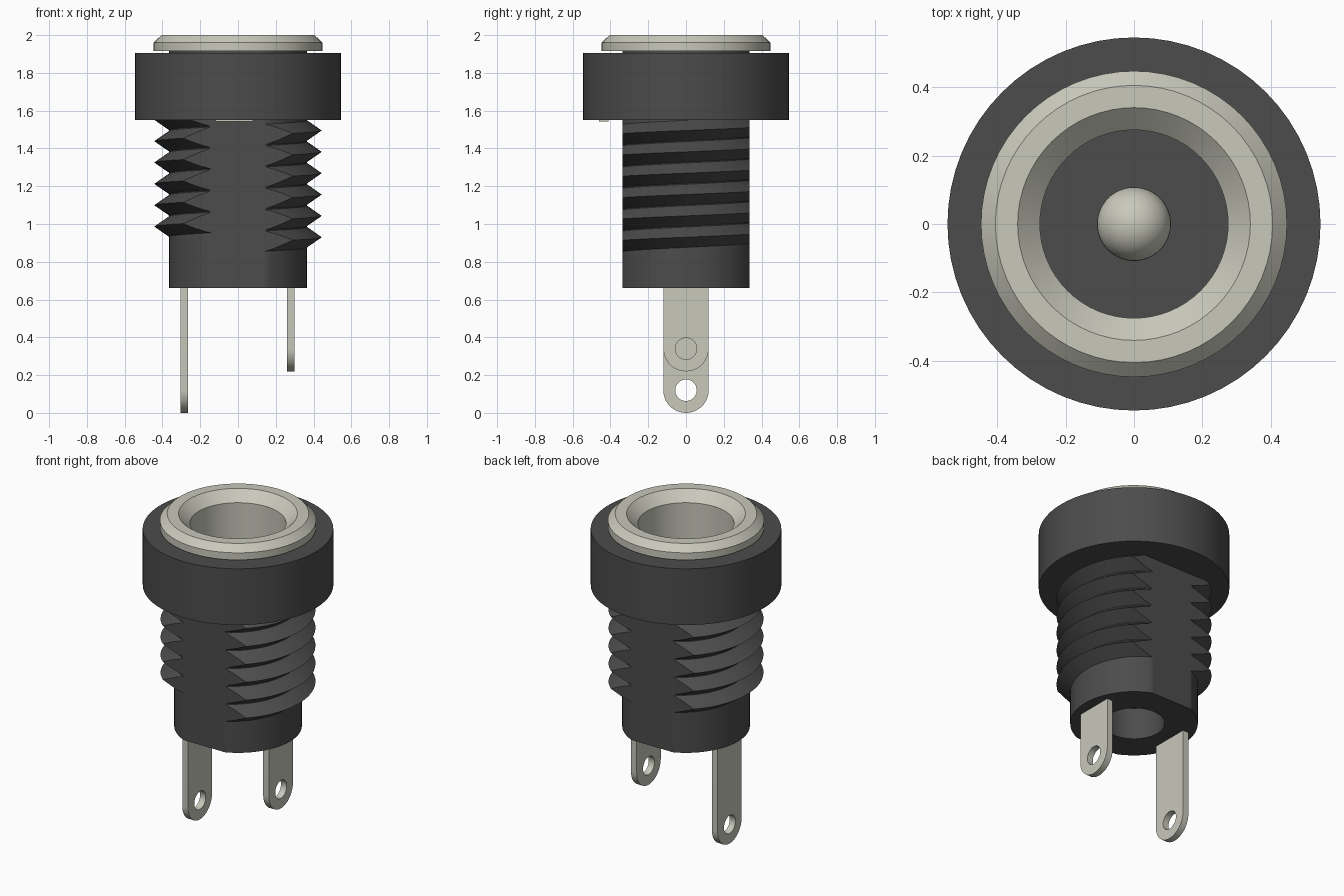
import bpy, bmesh, math
from mathutils import Vector

cube = bpy.data.objects.get("Cube")
if cube:
    bpy.data.objects.remove(cube, do_unlink=True)

SEG = 64
FLAT = 0.335          # distance of the barrel flats from the axis


def material(name, rgb):
    m = bpy.data.materials.new(name)
    m.use_nodes = True
    m.diffuse_color = (*rgb, 1)
    m.node_tree.nodes["Principled BSDF"].inputs["Base Color"].default_value = (*rgb, 1)
    return m


BLACK = material("black plastic", (0.072, 0.072, 0.072))
METAL = material("nickel metal", (0.58, 0.58, 0.50))


def smooth(ob):
    bpy.ops.object.select_all(action='DESELECT')
    ob.select_set(True)
    bpy.context.view_layer.objects.active = ob
    bpy.ops.object.shade_smooth_by_angle(angle=math.radians(30))


def finish(bm, name, mat):
    bmesh.ops.recalc_face_normals(bm, faces=bm.faces)
    me = bpy.data.meshes.new(name)
    bm.to_mesh(me)
    bm.free()
    me.materials.append(mat)
    ob = bpy.data.objects.new(name, me)
    bpy.context.collection.objects.link(ob)
    smooth(ob)
    return ob


def lathe(profile, closed=True):
    """Revolve (radius, z) points about the z axis."""
    bm = bmesh.new()
    vs = [bm.verts.new((r, 0, z)) for r, z in profile]
    n = len(vs)
    es = [bm.edges.new((vs[i], vs[(i + 1) % n])) for i in range(n if closed else n - 1)]
    bmesh.ops.spin(bm, geom=vs + es, cent=(0, 0, 0), axis=(0, 0, 1),
                   angle=math.tau, steps=SEG, use_merge=True)
    bmesh.ops.remove_doubles(bm, verts=bm.verts, dist=1e-5)
    return bm


def cut_flats(bm):
    """Slice off front and back and cap the cuts."""
    for s in (-1, 1):
        bmesh.ops.bisect_plane(bm, geom=bm.verts[:] + bm.edges[:] + bm.faces[:], dist=1e-6,
                               plane_co=(0, s * FLAT, 0), plane_no=(0, s, 0), clear_outer=True)
        bmesh.ops.holes_fill(bm, edges=[e for e in bm.edges if e.is_boundary], sides=0)
    return bm


# Barrel with bore above and round recess below
barrel = lathe([(0, 0.86), (0.175, 0.86), (0.175, 0.66), (0.365, 0.66), (0.365, 1.917),
                (0.283, 1.917), (0.283, 1.0), (0, 1.0)], closed=False)
finish(cut_flats(barrel), "barrel", BLACK)

# Flange
finish(lathe([(0.30, 1.55), (0.545, 1.55), (0.545, 1.905), (0.30, 1.905)]), "flange", BLACK)

# Helical thread: a V section swept up the barrel
PITCH, TURNS = 0.113, 6
thread = bmesh.new()
rings = []
for i in range(SEG * TURNS + 1):
    a = -math.pi / 2 + math.tau * i / SEG
    zc = 0.93 + PITCH * a / math.tau
    h = PITCH * 0.495
    rings.append([thread.verts.new((r * math.cos(a), r * math.sin(a), zc + dz))
                  for r, dz in ((0.362, -h), (0.443, 0), (0.362, h))])
for p, q in zip(rings, rings[1:]):
    for k in range(3):
        j = (k + 1) % 3
        thread.faces.new((p[k], q[k], q[j], p[j]))
thread.faces.new(rings[0])
thread.faces.new(rings[-1])
finish(cut_flats(thread), "thread", BLACK)

# Metal sleeve with bevelled rim
finish(lathe([(0.29, 1.915), (0.447, 1.915), (0.447, 1.96), (0.405, 2.0), (0.34, 2.0),
              (0.275, 1.94), (0.275, 0.99), (0.29, 0.99)]), "contact_sleeve", METAL)

# Centre pin with domed tip
R, DOME = 0.108, 1.6
arc = [(R * math.cos(t), DOME + R * math.sin(t))
       for t in (math.pi / 2 * k / 10 for k in range(10))]
finish(lathe([(0, 0.98), (R, 0.98)] + arc + [(0, DOME + R)], closed=False), "centre_pin", METAL)

# Small metal tab under the front of the flange
tab = bmesh.new()
bmesh.ops.create_cube(tab, size=1)
bmesh.ops.scale(tab, vec=(0.2, 0.05, 0.02), verts=tab.verts)
bmesh.ops.translate(tab, vec=(-0.02, -0.435, 1.553), verts=tab.verts)
finish(tab, "flange_tab", METAL)


# Solder terminals: rounded plates with a hole
def terminal(name, x, bottom):
    w, hole, top = 0.12, 0.057, 0.70
    c = bottom + w
    outline = [(w * math.cos(t), c + w * math.sin(t))
               for t in (math.pi + math.pi * k / 24 for k in range(25))]
    outline += [(w, top), (-w, top)]
    ring = [(hole * math.cos(t), c + hole * math.sin(t))
            for t in (math.tau * k / 32 for k in range(32))]
    cu = bpy.data.curves.new(name, 'CURVE')
    cu.dimensions = '2D'
    cu.fill_mode = 'BOTH'
    cu.extrude = 0.02
    for pts in (outline, ring):
        sp = cu.splines.new('POLY')
        sp.points.add(len(pts) - 1)
        for p, (u, v) in zip(sp.points, pts):
            p.co = (u, v, 0, 1)
        sp.use_cyclic_u = True
    cu.materials.append(METAL)
    ob = bpy.data.objects.new(name, cu)
    bpy.context.collection.objects.link(ob)
    ob.location = Vector((x, 0, 0))
    ob.rotation_euler = (math.pi / 2, 0, math.pi / 2)
    bpy.ops.object.select_all(action='DESELECT')
    ob.select_set(True)
    bpy.context.view_layer.objects.active = ob
    bpy.ops.object.convert(target='MESH')
    ob = bpy.context.view_layer.objects.active
    bm = bmesh.new()
    bm.from_mesh(ob.data)
    bmesh.ops.remove_doubles(bm, verts=bm.verts, dist=1e-5)
    bmesh.ops.recalc_face_normals(bm, faces=bm.faces)
    bm.to_mesh(ob.data)
    bm.free()
    smooth(ob)


terminal("short_terminal", 0.28, 0.22)
terminal("long_terminal", -0.285, 0.0)
